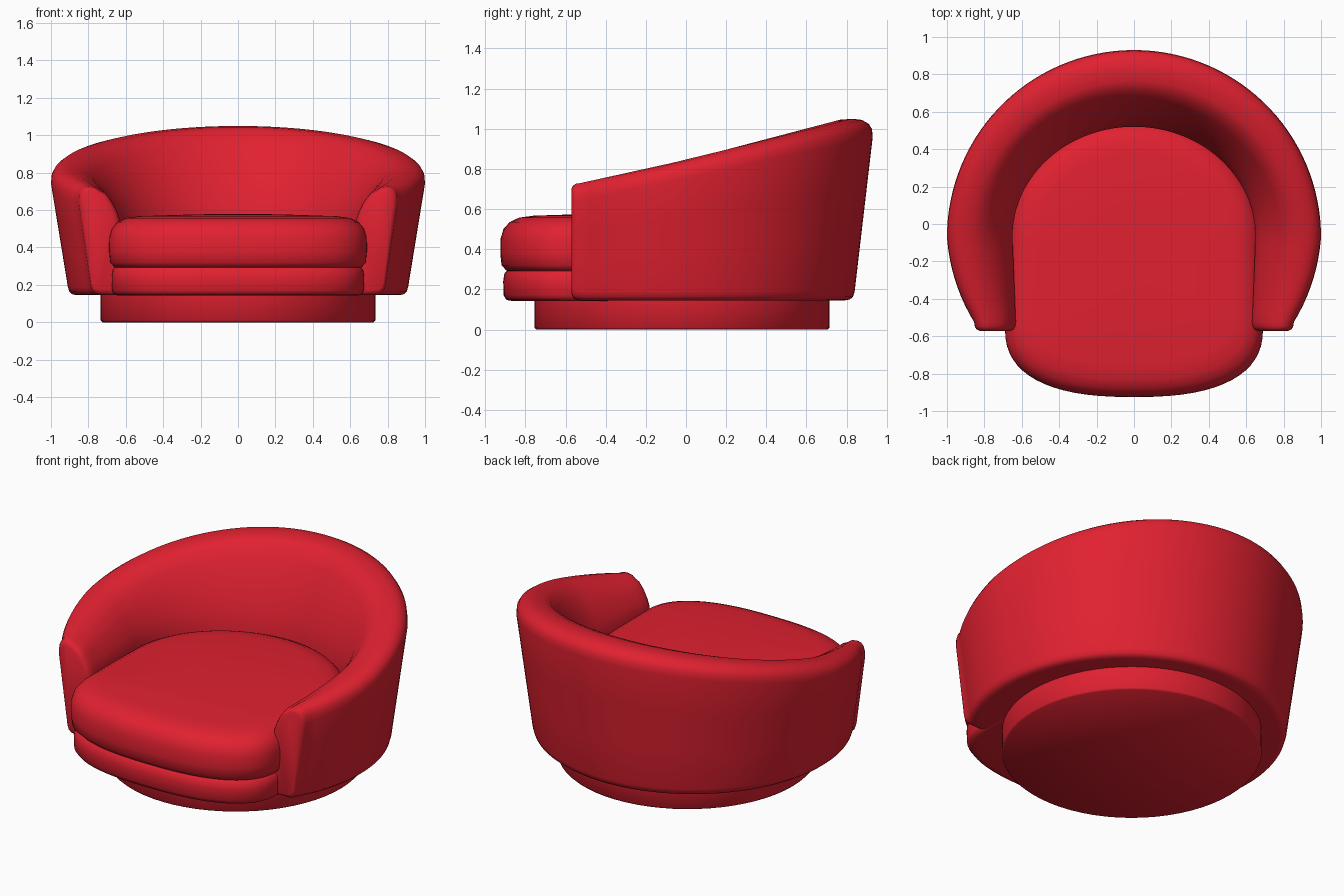
import bpy, bmesh
from math import sin, cos, pi, sqrt, radians

if "Cube" in bpy.data.objects:
    bpy.data.objects.remove(bpy.data.objects["Cube"])

red = bpy.data.materials.new("red_fabric")
red.diffuse_color = (0.75, 0.015, 0.03, 1)
red.use_nodes = True
red.node_tree.nodes["Principled BSDF"].inputs["Base Color"].default_value = red.diffuse_color


def loft(name, rings, angle=50):
    """Skin a list of equal-length closed rings and cap both ends."""
    bm = bmesh.new()
    vs = [[bm.verts.new(p) for p in ring] for ring in rings]
    n = len(rings[0])
    for a, b in zip(vs, vs[1:]):
        for i in range(n):
            j = (i + 1) % n
            bm.faces.new((a[i], a[j], b[j], b[i]))
    bm.faces.new(vs[0])
    bm.faces.new(vs[-1])
    bmesh.ops.recalc_face_normals(bm, faces=bm.faces)
    me = bpy.data.meshes.new(name)
    bm.to_mesh(me)
    bm.free()
    ob = bpy.data.objects.new(name, me)
    bpy.context.collection.objects.link(ob)
    me.materials.append(red)
    bpy.ops.object.select_all(action='DESELECT')
    ob.select_set(True)
    bpy.context.view_layer.objects.active = ob
    bpy.ops.object.shade_smooth_by_angle(angle=radians(angle))
    return ob


def mix(a, b, t):
    return a + (b - a) * t


CY = -0.07  # centre of the round shell


# Seat footprint: squarish rounded front, round back
def outline():
    pts = []
    for i in range(33):
        a = pi * i / 32
        c, s = cos(a), sin(a)
        x = 0.69 * abs(c) ** 0.8 * (1 if c > 0 else -1)
        pts.append((-x, -0.55 - 0.375 * abs(s) ** 0.8))
    for i in range(33):
        a = pi * i / 32
        pts.append((0.68 * cos(a), CY + 0.62 * sin(a)))
    return pts


def stack(name, profile):
    """Stack inset copies of the seat footprint; profile = (inset, z)."""
    rings = []
    for d, z in profile:
        k = 1 - d / 0.7
        rings.append([(x * k, -0.2 + (y + 0.2) * k, z) for x, y in outline()])
    return loft(name, rings)


# Swivel plinth
circle = [(cos(2 * pi * i / 64), sin(2 * pi * i / 64)) for i in range(64)]
loft("plinth", [[(r * x, r * y - 0.02, z) for x, y in circle]
                for r, z in ((0.725, 0), (0.735, 0.01), (0.735, 0.17))])

# Seat base and cushion
stack("seat_base", [(0.06, 0.142), (0.03, 0.147), (0.016, 0.17), (0.014, 0.24),
                    (0.02, 0.28), (0.05, 0.31)])
stack("seat_cushion", [(0.09, 0.285), (0.03, 0.293), (0.006, 0.32), (0, 0.38),
                       (0.001, 0.45), (0.015, 0.50), (0.045, 0.535),
                       (0.09, 0.557), (0.16, 0.567), (0.4, 0.575), (0.62, 0.58)])


# Wraparound back and arms: one cross-section swept around
def section(a):
    c, s = cos(a), sin(a)
    side = 1 if c >= 0 else -1
    e = max(0, -s) / 0.5                  # 0 at widest point, 1 at arm end
    rtop = 1.0 - 0.035 * e
    zt = 0.845 + 0.22 * (CY + s)
    zb = 0.145

    def outer(r):
        if s >= 0:
            return r * c, CY + r * s
        return side * sqrt(r * r - s * s), CY + s

    if s >= 0:
        inner = (0.65 * c, CY + 0.59 * s)
    else:
        inner = (side * (0.65 - 0.02 * e), CY + s)
    ox, oy = outer(rtop)
    ring = []
    # inner face and rolled rim
    for u, z in ((0, zb), (0, 0.35), (0, 0.55), (0.07, mix(0.55, zt, 0.25)),
                 (0.2, mix(0.55, zt, 0.55)), (0.36, mix(0.55, zt, 0.8)),
                 (0.48, zt - 0.025), (0.6, zt - 0.005), (0.76, zt),
                 (0.87, zt - 0.006), (0.95, zt - 0.025), (0.99, zt - 0.05)):
        ring.append((mix(inner[0], ox, u), mix(inner[1], oy, u), z))
    # tapered outer face and rounded lower edge
    for t in (0, 0.33, 0.66, 1):
        x, y = outer(mix(rtop, 0.91, t))
        ring.append((x, y, mix(zt - 0.09, 0.19, t)))
    for r, z in ((0.902, 0.163), (0.885, 0.149), (0.86, zb)):
        x, y = outer(r)
        ring.append((x, y, z))
    return ring


def shrink(ring, d, y):
    """Inset a ring for the rounded arm front."""
    xs = [p[0] for p in ring]
    zs = [p[2] for p in ring]
    cx, cz = (min(xs) + max(xs)) / 2, (min(zs) + max(zs)) / 2
    kx = 1 - 2 * d / (max(xs) - min(xs))
    kz = 1 - 2 * d / (max(zs) - min(zs))
    return [(cx + (p[0] - cx) * kx, y, cz + (p[2] - cz) * kz) for p in ring]


a0 = -radians(27)
steps = 80
body = [section(mix(a0, pi - a0, i / steps)) for i in range(steps + 1)]
caps = ((0.03, -0.571), (0.012, -0.562), (0.004, -0.548))
rings = [shrink(body[0], d, y) for d, y in caps] + body
rings += [shrink(body[-1], d, y) for d, y in reversed(caps)]
loft("back_and_arms", rings, 60)
